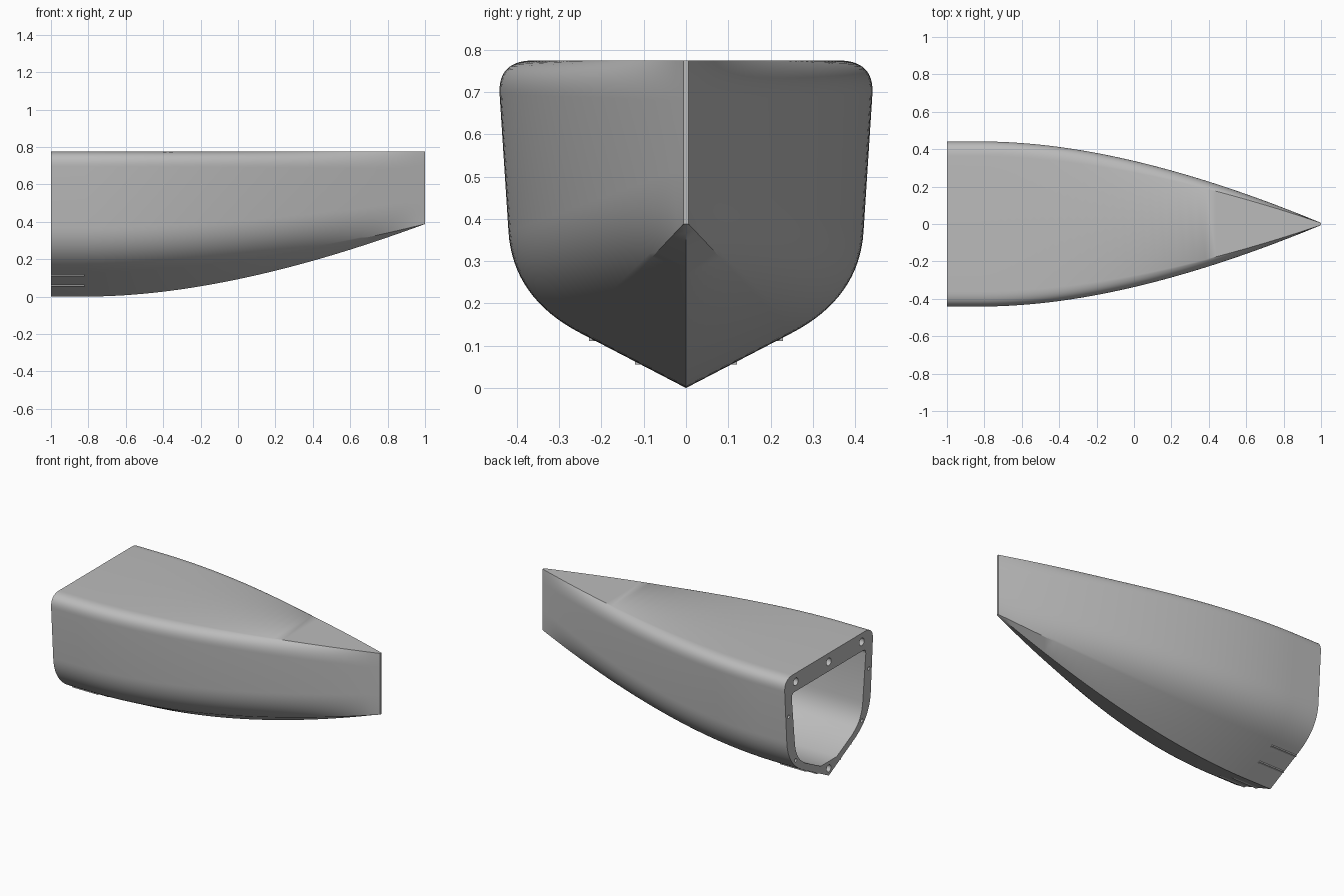
import bpy, bmesh, math
from mathutils import Matrix, Vector

cube = bpy.data.objects.get("Cube")
if cube:
    bpy.data.objects.remove(cube, do_unlink=True)

grey = bpy.data.materials.new("hull_grey")
grey.use_nodes = True
colour = (0.5, 0.5, 0.5, 1)
grey.diffuse_color = colour
grey.node_tree.nodes["Principled BSDF"].inputs["Base Color"].default_value = colour


def make_object(name, bm):
    bmesh.ops.recalc_face_normals(bm, faces=bm.faces[:])
    mesh = bpy.data.meshes.new(name)
    bm.to_mesh(mesh)
    bm.free()
    mesh.materials.append(grey)
    obj = bpy.data.objects.new(name, mesh)
    bpy.context.collection.objects.link(obj)
    return obj


def loft(bm, rings):
    """Skin a list of closed rings and cap both ends."""
    loops = [[bm.verts.new(p) for p in ring] for ring in rings]
    n = len(loops[0])
    for a, b in zip(loops, loops[1:]):
        for i in range(n):
            j = (i + 1) % n
            bm.faces.new((a[i], a[j], b[j], b[i]))
    bm.faces.new(loops[0])
    bm.faces.new(loops[-1])


def arc(p, c, q, steps):
    """Quadratic curve from p to q pulled towards c."""
    p, c, q = Vector(p), Vector(c), Vector(q)
    ts = [i / steps for i in range(steps + 1)]
    return [p * (1 - t) ** 2 + c * 2 * t * (1 - t) + q * t * t for t in ts]


def hull_rings(stern, stem, start, reach, steps):
    """Straight run from start, then sections blending into the stem line."""
    stations = [(start, 0)]
    for i in range(steps + 1):
        t = i / steps
        u = reach * t
        stations.append((-0.82 + 1.54 * u + 0.28 * u * u, t * t))
    rings = []
    for x, f in stations:
        half = [Vector(s).lerp(Vector(b), f) for s, b in zip(stern, stem)]
        ring = [(x, p.x, p.y) for p in half]
        rings.append(ring + [(x, -p.x, p.y) for p in reversed(half[1:])])
    return rings


def spread(low, high, steps):
    return [(0.006, low + (high - low) * i / steps) for i in range(steps + 1)]


# Outer hull: keel, flat bottom, round bilge, side and deck corner
bilge = arc((0.25, 0.13), (0.41, 0.213), (0.42, 0.37), 16)
corner = arc((0.441, 0.695), (0.446, 0.775), (0.36, 0.775), 12)
stern = [(0, 0)] + bilge + corner
stem = [(0, 0.388)] + spread(0.388, 0.52, 16) + spread(0.68, 0.775, 12)
bm = bmesh.new()
loft(bm, hull_rings(stern, stem, -1, 1, 36))
hull = make_object("bow_hull", bm)

# Hollow interior, leaving a flange at the open end
inside = [(0, 0.09), (0.08, 0.09), (0.24, 0.172)]
inside += arc((0.25, 0.18), (0.33, 0.23), (0.34, 0.34), 8)
inside += arc((0.37, 0.63), (0.37, 0.66), (0.345, 0.66), 4)
inside_stem = [(0, 0.43), (0.003, 0.43), (0.004, 0.435)]
inside_stem += spread(0.44, 0.5, 8) + spread(0.62, 0.66, 4)
bm = bmesh.new()
loft(bm, hull_rings(inside, inside_stem, -1.1, 0.96, 24))
cavity = make_object("cavity_cutter", bm)

# Bolt and pin holes in the flange
bm = bmesh.new()
holes = [(0, 0.72, 0.024), (0, 0.046, 0.022)]
for side in (-1, 1):
    holes += [(side * 0.33, 0.72, 0.024), (side * 0.4, 0.525, 0.011),
              (side * 0.33, 0.222, 0.011)]
for y, z, r in holes:
    place = Matrix.Translation((-1, y, z)) @ Matrix.Rotation(math.pi / 2, 4, "Y")
    bmesh.ops.create_cone(bm, cap_ends=True, segments=24, radius1=r,
                          radius2=r, depth=0.16, matrix=place)
bolt_holes = make_object("bolt_hole_cutter", bm)

bpy.context.view_layer.objects.active = hull
for cutter in (cavity, bolt_holes):
    cutter.hide_render = True
    mod = hull.modifiers.new("cut", "BOOLEAN")
    mod.operation = "DIFFERENCE"
    mod.solver = "EXACT"
    mod.object = cutter
    bpy.ops.object.modifier_apply(modifier=mod.name)
    bpy.data.objects.remove(cutter, do_unlink=True)

# Small strakes under the straight part of the bottom
bm = bmesh.new()
for side in (-1, 1):
    for a in (0.106, 0.214):
        b = a + 0.015
        tri = [(a, 0.52 * a), (b, 0.52 * b), (b, 0.52 * a)]
        loft(bm, [[(x, side * y, z) for y, z in tri] for x in (-1, -0.82)])
make_object("bottom_strakes", bm)

bpy.ops.object.select_all(action="DESELECT")
hull.select_set(True)
bpy.context.view_layer.objects.active = hull
bpy.ops.object.shade_smooth_by_angle(angle=math.radians(30))
